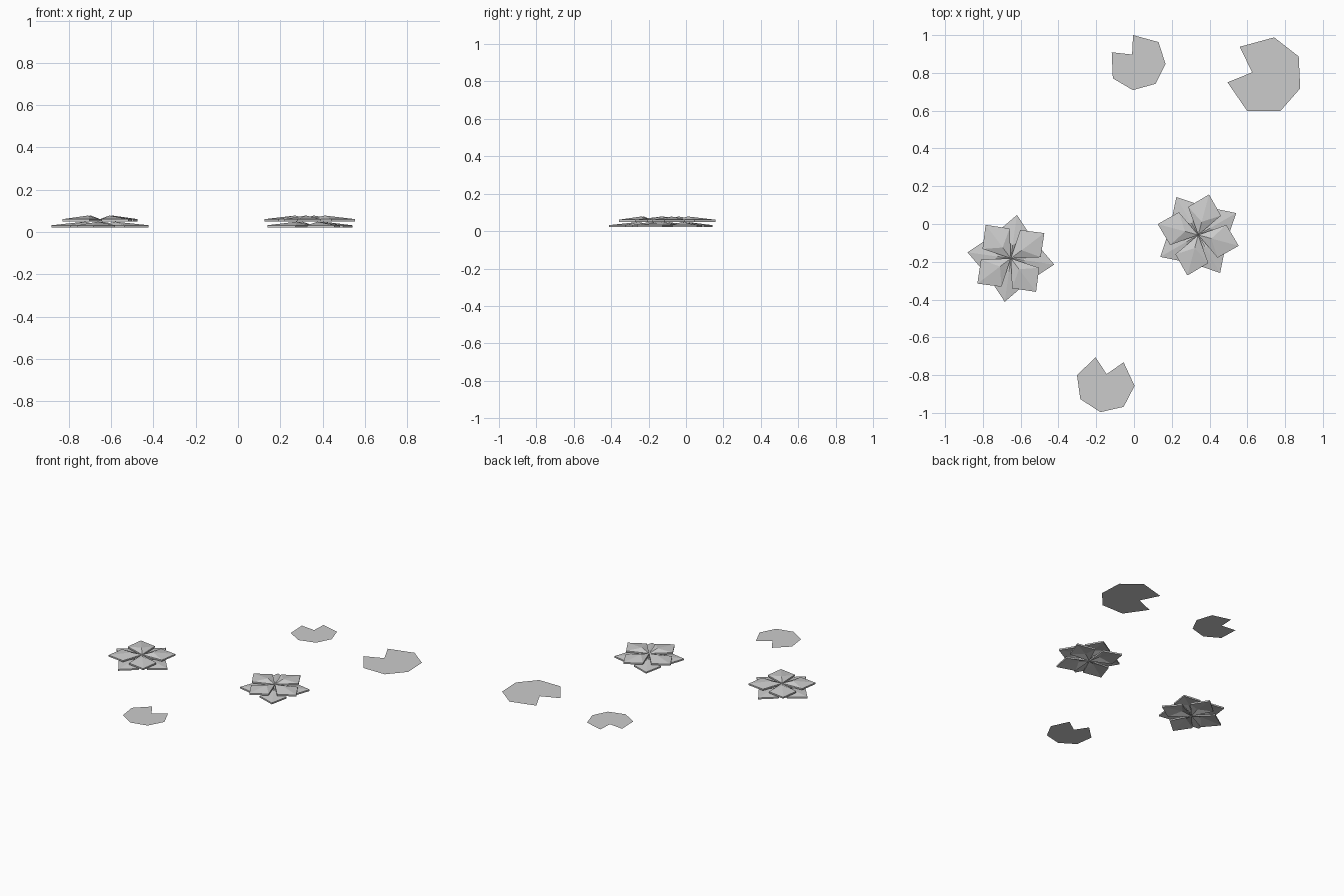
import bpy
import bmesh
from math import sin, cos, radians
from mathutils import Matrix

if "Cube" in bpy.data.objects:
    bpy.data.objects.remove(bpy.data.objects["Cube"])


def make_object(name, bm):
    mesh = bpy.data.meshes.new(name)
    bm.to_mesh(mesh)
    bm.free()
    obj = bpy.data.objects.new(name, mesh)
    bpy.context.collection.objects.link(obj)
    return obj


def lily_pad(name, outline):
    """Flat notched leaf: the first point is the bottom of the notch."""
    bm = bmesh.new()
    v = [bm.verts.new((x, y, 0)) for x, y in outline]
    for i in range(1, len(v) - 1):
        f = bm.faces.new((v[0], v[i], v[i + 1]))
        f.normal_update()
        if f.normal.z < 0:
            f.normal_flip()
    make_object(name, bm)


def add_petal(bm, angle, length, z):
    """Thin kite-shaped petal with a raised point near its inner end."""
    rot = Matrix.Rotation(radians(angle), 4, 'Z')
    thick = 0.011
    rim = [(0, 0, 0), (0.13, -0.09, 0), (length, 0, 0), (0.13, 0.09, 0)]
    peak = (0.072, 0, 0.017)
    layers = []
    for h in (z, z + thick):
        lift = Matrix.Translation((0, 0, h))
        mat = lift @ rot
        pts = [bm.verts.new(p) for p in rim + [peak]]
        bmesh.ops.transform(bm, matrix=mat, verts=pts)
        layers.append(pts)
    low, top = layers
    for i in range(4):
        j = (i + 1) % 4
        bm.faces.new((top[i], top[j], top[4]))
        bm.faces.new((low[j], low[i], low[4]))
        bm.faces.new((low[i], low[j], top[j], top[i]))


def flower(name, x, y, turn):
    # lower and upper rings of four petals, offset by 45 degrees
    for ring, offset, length, z in (("lower", 45, 0.232, 0.021),
                                    ("upper", 0, 0.222, 0.05)):
        bm = bmesh.new()
        for k in range(4):
            add_petal(bm, turn + offset + 90 * k, length, z)
        obj = make_object(f"{name}_{ring}_petals", bm)
        obj.location = (x, y, 0)


# Floating leaves
lily_pad("small_pad_back", [(-0.01, 0.897), (-0.005, 1.0), (0.13, 0.963),
                            (0.167, 0.847), (0.114, 0.742), (-0.006, 0.709),
                            (-0.112, 0.771), (-0.118, 0.909)])
lily_pad("large_pad", [(0.626, 0.803), (0.559, 0.938), (0.742, 0.988),
                       (0.872, 0.887), (0.88, 0.718), (0.774, 0.597),
                       (0.6, 0.597), (0.495, 0.75)])
lily_pad("small_pad_front", [(-0.145, -0.795), (-0.203, -0.706), (-0.302, -0.8),
                             (-0.284, -0.927), (-0.178, -0.996), (-0.055, -0.968),
                             (0.003, -0.857), (-0.055, -0.732)])

# Blossoms
flower("left_flower", -0.652, -0.182, 37)
flower("right_flower", 0.34, -0.058, -15)
